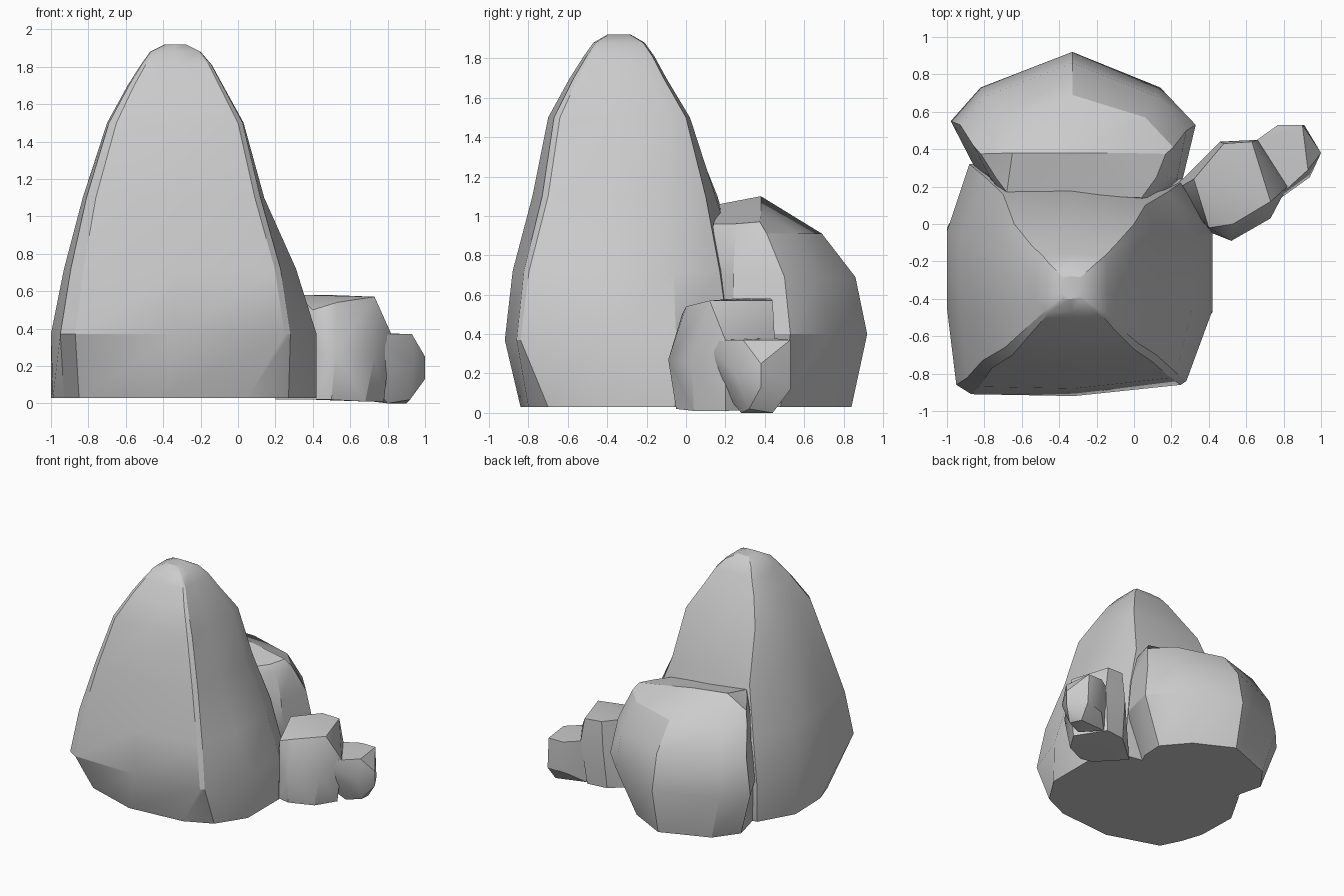
import bpy, bmesh
from math import radians

if "Cube" in bpy.data.objects:
    bpy.data.objects.remove(bpy.data.objects["Cube"])


def finish(name, bm):
    bmesh.ops.recalc_face_normals(bm, faces=bm.faces[:])
    me = bpy.data.meshes.new(name)
    bm.to_mesh(me)
    bm.free()
    ob = bpy.data.objects.new(name, me)
    bpy.context.collection.objects.link(ob)
    bpy.ops.object.select_all(action='DESELECT')
    ob.select_set(True)
    bpy.context.view_layer.objects.active = ob
    bpy.ops.object.shade_smooth_by_angle(angle=radians(28))
    return ob


def loft(name, rings):
    """Join stacked rings of equal point count and cap both ends."""
    bm = bmesh.new()
    loops = [[bm.verts.new(p) for p in ring] for ring in rings]
    for a, b in zip(loops, loops[1:]):
        for i in range(len(a)):
            j = (i + 1) % len(a)
            bm.faces.new((a[i], a[j], b[j], b[i]))
    caps = [bm.faces.new(loops[0][::-1]), bm.faces.new(loops[-1])]
    bmesh.ops.triangulate(bm, faces=caps)
    return finish(name, bm)


def hull(name, points):
    bm = bmesh.new()
    for p in points:
        bm.verts.new(p)
    res = bmesh.ops.convex_hull(bm, input=bm.verts[:])
    junk = {v for v in res["geom_interior"] + res["geom_unused"]
            if isinstance(v, bmesh.types.BMVert)}
    bmesh.ops.delete(bm, geom=list(junk), context='VERTS')
    bmesh.ops.dissolve_limit(bm, angle_limit=radians(4), verts=bm.verts[:], edges=bm.edges[:])
    return finish(name, bm)


def level(outline, z):
    return [(x, y, z) for x, y in outline]


def fit(outline, x0, x1, y0, y1):
    """Stretch an outline into a box."""
    xs, ys = zip(*outline)
    u, v = (x1 - x0) / (max(xs) - min(xs)), (y1 - y0) / (max(ys) - min(ys))
    return [(x0 + (x - min(xs)) * u, y0 + (y - min(ys)) * v) for x, y in outline]


def mix(a, b):
    return [((p[0] + q[0]) / 2, (p[1] + q[1]) / 2) for p, q in zip(a, b)]


# tall rock: square-ish outlines narrowing to a rounded peak
base = [(-1, -.02), (-.99, -.36), (-.93, -.54), (-.85, -.70), (-.42, -.84), (.05, -.80),
        (.27, -.70), (.42, -.47), (.42, -.06), (.25, .2), (-.4, .32), (-.84, .26)]
wide = [(-1, -.04), (-1, -.45), (-.95, -.86), (-.87, -.91), (-.32, -.92), (.25, -.86),
        (.28, -.84), (.42, -.46), (.42, -.05), (.25, .22), (-.4, .36), (-.88, .32)]
mid = [(-.83, -.1), (-.83, -.5), (-.81, -.73), (-.76, -.77), (-.33, -.78), (.09, -.73),
       (.12, -.70), (.14, -.42), (.14, -.08), (.06, .1), (-.33, .15), (-.70, .16)]
high = [(-.70, -.15), (-.70, -.5), (-.69, -.66), (-.65, -.70), (-.33, -.70), (0, -.67),
        (.025, -.64), (.03, -.4), (.03, -.1), (0, 0), (-.33, .02), (-.64, 0)]
rings = [level(base, .03), level(wide, .37),
         level(fit(mix(wide, mid), -.93, .31, -.88, .27), .72),
         level(mid, 1.1), level(high, 1.5)]
for z, box in [(1.7, (-.59, -.08, -.59, -.10)), (1.81, (-.52, -.14, -.52, -.16)),
               (1.88, (-.47, -.20, -.47, -.21)), (1.92, (-.39, -.28, -.40, -.28))]:
    rings.append(level(fit(high, *box), z))
loft("tall_rock", rings)

# rounded boulder behind, its top sloping down to the right
loft("back_boulder", [
    level([(-.7, .1), (.05, .1), (.14, .3), (.15, .48), (-.02, .68), (-.33, .84),
           (-.72, .69), (-.86, .5), (-.8, .26)], .03),
    level([(-.72, .12), (.1, .1), (.26, .24), (.33, .53), (.14, .73), (-.33, .92),
           (-.82, .73), (-.98, .55), (-.84, .28)], .4),
    level([(-.72, .17), (.08, .12), (.23, .24), (.28, .5), (.12, .68), (-.33, .86),
           (-.8, .68), (-.93, .53), (-.8, .28)], .69),
    level([(-.71, .17), (.06, .13), (.18, .25), (.21, .41), (.06, .57), (-.33, .69),
           (-.72, .57), (-.86, .42), (-.77, .25)], .91),
    [(-.68, .17, 1.06), (.04, .14, .96), (.12, .25, .96), (.17, .375, .97),
     (-.06, .38, 1.01), (-.33, .38, 1.06), (-.65, .38, 1.1), (-.82, .375, 1.0), (-.74, .25, 1.0)]])

# small stone at the right
hull("side_stone", [
    (.2, .18, .02), (.4, -.03, .02), (.5, -.05, .02), (.68, .04, .01), (.78, .2, .01),
    (.62, .42, .02), (.45, .4, .02),
    (.25, .2, .3), (.42, -.05, .27), (.52, -.09, .27), (.73, .03, .25), (.82, .2, .37),
    (.66, .45, .38), (.46, .44, .35), (.4, -.02, .5),
    (.32, .24, .58), (.48, .43, .58), (.63, .44, .57), (.73, .12, .57), (.53, 0, .54)])

# smallest stone at the far right, running into its neighbour
hull("end_stone", [
    (.9, .44, 0), (.92, .32, .02), (.8, .28, 0), (.64, .4, .02), (.75, .5, .1),
    (.77, .53, .37), (.9, .53, .37), (.91, .53, .12), (.63, .43, .38),
    (.93, .29, .37), (.82, .19, .37), (.94, .25, .2), (.82, .18, .2), (.72, .2, .1),
    (1, .38, .25), (1, .38, .13), (.73, .1, .36)])
